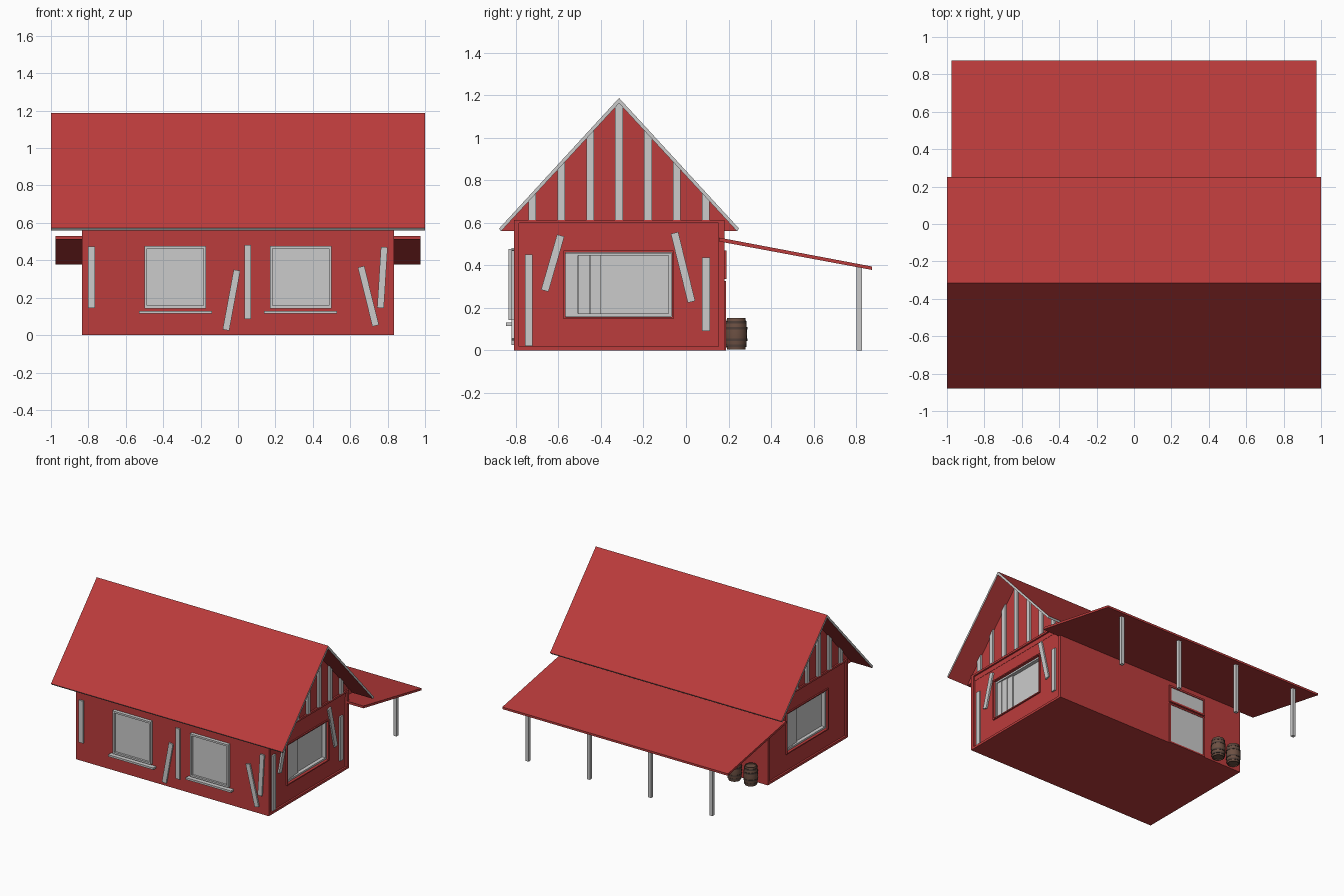
import bpy, bmesh, math

if "Cube" in bpy.data.objects:
    bpy.data.objects.remove(bpy.data.objects["Cube"])

def material(name, rgb):
    m = bpy.data.materials.new(name)
    m.diffuse_color = (*rgb, 1)
    m.use_nodes = True
    m.node_tree.nodes["Principled BSDF"].inputs["Base Color"].default_value = m.diffuse_color
    return m

RED = material("red_paint", (0.5, 0.045, 0.045))
GREY = material("grey_trim", (0.8, 0.8, 0.8))
WOOD = material("barrel_wood", (0.15, 0.08, 0.055))
IRON = material("barrel_iron", (0.08, 0.05, 0.04))
CY = -0.315                      # ridge line of the house

def finish(name, bm, *mats):
    bmesh.ops.recalc_face_normals(bm, faces=bm.faces)
    me = bpy.data.meshes.new(name)
    bm.to_mesh(me)
    bm.free()
    for m in mats:
        me.materials.append(m)
    ob = bpy.data.objects.new(name, me)
    bpy.context.collection.objects.link(ob)
    return ob

def box(name, lo, hi, mat=GREY, rot=(0, 0, 0)):
    bm = bmesh.new()
    bmesh.ops.create_cube(bm, size=1)
    bmesh.ops.scale(bm, vec=[b - a for a, b in zip(lo, hi)], verts=bm.verts)
    ob = finish(name, bm, mat)
    ob.location = [(a + b) / 2 for a, b in zip(lo, hi)]
    ob.rotation_euler = rot
    return ob

def prism(name, pts, x0, x1, *mats):
    """Extrude a (y, z) outline along x."""
    bm = bmesh.new()
    f = bm.faces.new([bm.verts.new((x0, y, z)) for y, z in pts])
    ext = bmesh.ops.extrude_face_region(bm, geom=[f])["geom"]
    bmesh.ops.translate(bm, vec=(x1 - x0, 0, 0),
                        verts=[v for v in ext if isinstance(v, bmesh.types.BMVert)])
    return finish(name, bm, *mats)

def frame(name, axis, at, u0, u1, z0, z1, w, mat):
    """Four bars around a rectangle; axis is the wall normal, at its depth range."""
    for n, (a, b, c, d) in enumerate([(u0, u1, z0, z0 + w), (u0, u1, z1 - w, z1),
                                      (u0, u0 + w, z0 + w, z1 - w), (u1 - w, u1, z0 + w, z1 - w)]):
        if axis == "x":
            box(f"{name}_{n}", (at[0], a, c), (at[1], b, d), mat)
        else:
            box(f"{name}_{n}", (a, at[0], c), (b, at[1], d), mat)

# House body: end walls get a recessed panel and a deeper window opening
W, Y0, Y1, H = 0.834, -0.81, 0.18, 0.613
bm = bmesh.new()
bmesh.ops.create_cube(bm, size=1)
for v in bm.verts:
    v.co = (v.co.x * 2 * W, Y0 if v.co.y < 0 else Y1, 0 if v.co.z < 0 else H)
bm.normal_update()
for s in (1, -1):
    face = next(f for f in bm.faces if f.normal.x * s > 0.9)
    for ya, yb, za, zb, depth in [(-0.785, 0.152, 0.018, 0.598, 0), (-0.785, 0.152, 0.018, 0.598, 0.014),
                                  (-0.57, -0.065, 0.155, 0.462, 0.014), (-0.57, -0.065, 0.155, 0.462, 0.05)]:
        bmesh.ops.inset_region(bm, faces=[face], thickness=0.01)
        c = face.calc_center_median()
        for v in face.verts:
            v.co = (s * (W - depth), ya if v.co.y < c.y else yb, za if v.co.z < c.z else zb)
    face.material_index = 1
finish("house_body", bm, RED, GREY)

# End windows: outer red surround, grey frame and stepped sliding panes
for s, side in ((1, "right"), (-1, "left")):
    ends = lambda a, b: sorted((s * a, s * b))
    frame(f"{side}_window_surround", "x", ends(0.818, 0.83), -0.577, -0.058, 0.147, 0.47, 0.009, RED)
    frame(f"{side}_window_frame", "x", ends(0.784, 0.812), -0.566, -0.069, 0.159, 0.458, 0.013, GREY)
    for i in range(3):
        y = CY - s * (0.22 - 0.055 * i)
        xs = ends(0.784, 0.806 - 0.005 * i)
        box(f"{side}_window_pane_{i}", (xs[0], y - 0.026, 0.172), (xs[1], y + 0.026, 0.445))

# Attic gable under the roof, with sloped-top battens on both ends
prism("attic_gable", [(-0.868, 0.562), (CY, 1.165), (0.238, 0.562)], -W + 0.012, W - 0.012, RED)
roof_z = lambda y: 1.166 - abs(y - CY) * 1.087
for s, side in ((1, "right"), (-1, "left")):
    for i in range(7):
        c = CY + (i - 3) * 0.136
        a, b = c - 0.018, c + 0.018
        pts = [(a, 0.613), (b, 0.613), (b, roof_z(b))]
        if i == 3:
            pts.append((c, roof_z(c)))
        pts.append((a, roof_z(a)))
        prism(f"{side}_gable_batten_{i}", pts, s * (W - 0.02), s * (W + 0.002), GREY)

# Main roof: red slopes, grey edges
roof = prism("main_roof", [(-0.88, 0.572), (CY, 1.187), (0.25, 0.572), (0.24, 0.56), (CY, 1.162), (-0.87, 0.56)],
             -1, 1, RED, GREY)
for p in roof.data.polygons:
    if abs(p.normal.x) > 0.5 or p.area < 0.1:
        p.material_index = 1

# Lean-to roof on posts at the back
prism("porch_roof", [(0.155, 0.512), (0.155, 0.53), (0.875, 0.394), (0.875, 0.378)], -0.975, 0.975, RED)
for i in range(4):
    x = -0.795 + 0.53 * i
    box(f"porch_post_{i}", (x - 0.013, 0.802, 0), (x + 0.013, 0.827, 0.395))

# Front windows with sills
for x, side in ((-0.335, "left"), (0.335, "right")):
    box(f"front_{side}_pane", (x - 0.155, -0.82, 0.155), (x + 0.155, -0.805, 0.465))
    frame(f"front_{side}_frame", "y", (-0.836, -0.805), x - 0.165, x + 0.165, 0.143, 0.477, 0.014, GREY)
    box(f"front_{side}_sill", (x - 0.195, -0.846, 0.115), (x + 0.195, -0.805, 0.13))

# Loose boards: centre, height, total length, sideways lean of the top
def plank(name, u, z, length, lean, right):
    ang = math.atan2(lean, length)
    h, w = length / 2 / math.cos(ang), 0.018
    if right:
        box(name, (W - 0.016, u - w, z - h), (W - 0.002, u + w, z + h), GREY, (-ang, 0, 0))
    else:
        box(name, (u - w, -0.822, z - h), (u + w, -0.808, z + h), GREY, (0, ang, 0))

for i, p in enumerate([(-0.783, 0.31, 0.33, 0), (-0.035, 0.187, 0.32, 0.059), (0.052, 0.283, 0.395, 0),
                       (0.697, 0.208, 0.315, -0.078), (0.772, 0.308, 0.325, 0.02)]):
    plank(f"front_board_{i}", *p, False)
for i, p in enumerate([(-0.74, 0.235, 0.43, 0), (-0.627, 0.41, 0.26, 0.075),
                       (-0.014, 0.39, 0.325, -0.08), (0.094, 0.263, 0.345, 0)]):
    plank(f"right_board_{i}", *p, True)

# Back door and the transom window above it
box("back_door", (-0.49, 0.175, 0.005), (-0.185, 0.184, 0.315))
frame("back_door_frame", "y", (0.175, 0.188), -0.5, -0.175, 0.0, 0.325, 0.012, RED)
box("transom_pane", (-0.49, 0.175, 0.345), (-0.185, 0.184, 0.46))
frame("transom_frame", "y", (0.175, 0.19), -0.5, -0.175, 0.335, 0.47, 0.014, RED)

# Barrels: lathed staves plus hoops
def lathe(name, profile, loc, mat):
    bm = bmesh.new()
    n = 20
    rings = [[bm.verts.new((r * math.cos(2 * math.pi * k / n), r * math.sin(2 * math.pi * k / n), z))
              for k in range(n)] for r, z in profile]
    for a, b in zip(rings, rings[1:]):
        for k in range(n):
            bm.faces.new((a[k], a[(k + 1) % n], b[(k + 1) % n], b[k]))
    bm.faces.new(rings[0][::-1])
    bm.faces.new(rings[-1])
    ob = finish(name, bm, mat)
    ob.location = loc
    bpy.ops.object.select_all(action="DESELECT")
    ob.select_set(True)
    bpy.context.view_layer.objects.active = ob
    bpy.ops.object.shade_smooth_by_angle()

for i, x in enumerate((-0.585, -0.725)):
    loc = (x, 0.236, 0)
    lathe(f"barrel_{i}", [(0.037, 0.01), (0.037, 0.003), (0.043, 0.003), (0.049, 0.035), (0.051, 0.077),
                          (0.049, 0.118), (0.043, 0.151), (0.038, 0.151), (0.037, 0.144)], loc, WOOD)
    for j, (z, r) in enumerate([(0.022, 0.049), (0.05, 0.0525), (0.104, 0.0525), (0.132, 0.049)]):
        lathe(f"barrel_{i}_hoop_{j}", [(r, z - 0.006), (r, z + 0.006)], loc, IRON)
